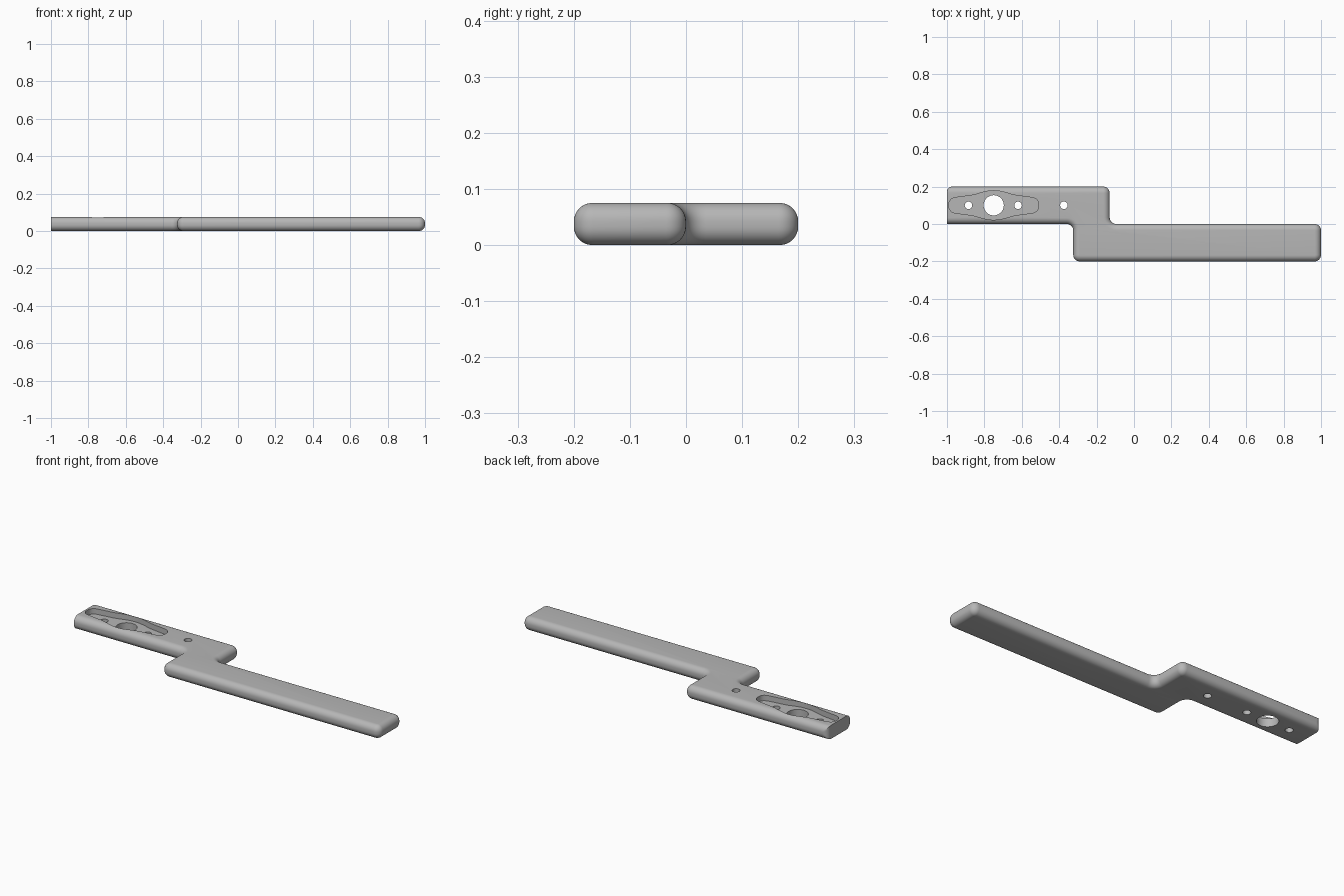
import bpy, bmesh, math

cube = bpy.data.objects.get("Cube")
if cube:
    bpy.data.objects.remove(cube)

HEIGHT, EDGE, CORNER = 0.075, 0.033, 0.035   # thickness, edge rounding, plan corner radius
CENTRE_X, CENTRE_Y = -0.75, 0.1              # middle of the recess

grey = bpy.data.materials.new("plain grey")
grey.use_nodes = True
colour = (0.47, 0.47, 0.47, 1)
grey.diffuse_color = colour
grey.node_tree.nodes["Principled BSDF"].inputs["Base Color"].default_value = colour


def loft(name, rings):
    """Join rings of equal length into a capped solid."""
    bm = bmesh.new()
    loops = [[bm.verts.new(p) for p in ring] for ring in rings]
    n = len(loops[0])
    for low, high in zip(loops, loops[1:]):
        for i in range(n):
            j = (i + 1) % n
            bm.faces.new((low[i], low[j], high[j], high[i]))
    bm.faces.new(loops[0][::-1])
    bm.faces.new(loops[-1])
    bmesh.ops.remove_doubles(bm, verts=bm.verts, dist=1e-5)
    bmesh.ops.recalc_face_normals(bm, faces=bm.faces)
    mesh = bpy.data.meshes.new(name)
    bm.to_mesh(mesh)
    bm.free()
    mesh.materials.append(grey)
    obj = bpy.data.objects.new(name, mesh)
    bpy.context.collection.objects.link(obj)
    return obj


def arc(cx, cy, radius, start, sweep, steps=8):
    angles = [math.radians(start + sweep * i / steps) for i in range(steps + 1)]
    return [(cx + radius * math.cos(a), cy + radius * math.sin(a)) for a in angles]


# Rounded corners, counterclockwise: x, y, start angle, convex (1) or concave (-1)
CORNERS = [(-0.325, 0, 90, -1), (-0.325, -0.2, 180, 1), (1, -0.2, 270, 1),
           (1, 0, 0, 1), (-0.13, 0, 270, -1), (-0.13, 0.2, 0, 1)]


def outline(inset, z):
    """Stepped outline moved inward, with a flat end on the right-hand side."""
    points = [(-1, inset)]
    for x, y, start, turn in CORNERS:
        middle = math.radians(start + 45)
        cx = x - turn * CORNER * math.copysign(1, math.cos(middle)) * turn
        cy = y - turn * CORNER * math.copysign(1, math.sin(middle)) * turn
        if turn > 0:
            points += arc(cx, cy, CORNER - inset, start, 90)
        else:
            # the concave fillet is centred outside the body
            ox = x + (-CORNER if x < -0.2 else CORNER)
            oy = y + (-CORNER if x < -0.2 else CORNER)
            first = 90 if x < -0.2 else 270
            points += arc(ox, oy, CORNER + inset, first, -90)
    # vertical rounding of the flat end's rear corner
    points += [(x, min(y, 0.2 - inset)) for x, y in arc(-0.972, 0.172, 0.028, 90, 90)]
    return [(x, y, z) for x, y in points]


# Body: rounded lower edge, then rounded upper edge
rings = []
STEPS = 8
for i in range(STEPS + 1):
    a = math.pi / 2 * i / STEPS
    rings.append(outline(EDGE * (1 - math.sin(a)), EDGE * (1 - math.cos(a))))
rings += [[(x, y, HEIGHT - z) for x, y, z in ring] for ring in rings[::-1]]
body = loft("stepped_handle_body", rings)

# Recess cutter: one quarter of the outline mirrored four ways
quarter = [(0.24, 0), (0.238, 0.018), (0.228, 0.033), (0.21, 0.041), (0.12, 0.053),
           (0.1, 0.057), (0.06, 0.069), (0.03, 0.076), (0, 0.078)]
half = quarter + [(-x, y) for x, y in quarter[-2::-1]]
loop = half + [(x, -y) for x, y in half[-2:0:-1]]
cutters = [loft("recess_cutter", [[(CENTRE_X + x, CENTRE_Y + y, z) for x, y in loop]
                                  for z in (HEIGHT - 0.03, HEIGHT + 0.05)])]

# Through holes
for x, radius in ((CENTRE_X, 0.054), (-0.885, 0.02), (-0.62, 0.02), (-0.375, 0.02)):
    circle = arc(x, CENTRE_Y, radius, 0, 360, 40)[:-1]
    cutters.append(loft("hole_cutter", [[(px, py, z) for px, py in circle]
                                        for z in (-0.05, HEIGHT + 0.1)]))

bpy.context.view_layer.objects.active = body
body.select_set(True)
for cutter in cutters:
    cutter.hide_render = True
    mod = body.modifiers.new("cut", "BOOLEAN")
    mod.operation, mod.solver, mod.object = "DIFFERENCE", "EXACT", cutter
    bpy.ops.object.modifier_apply(modifier=mod.name)
for cutter in cutters:
    bpy.data.objects.remove(cutter)

bpy.ops.object.select_all(action="DESELECT")
body.select_set(True)
bpy.ops.object.shade_smooth_by_angle(angle=math.radians(35))
